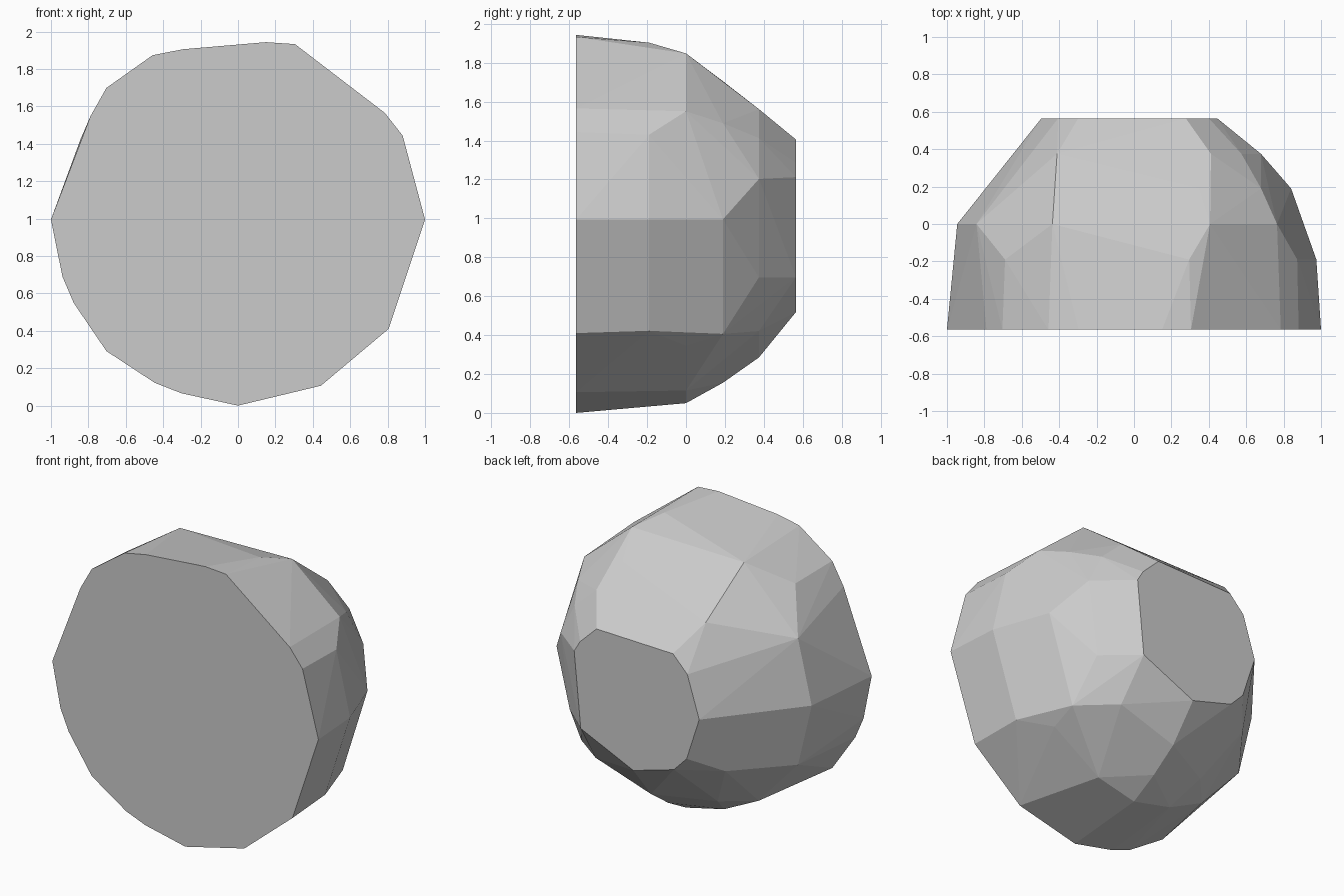
import bpy, bmesh
from math import sin, cos, radians

if "Cube" in bpy.data.objects:
    bpy.data.objects.remove(bpy.data.objects["Cube"])

# Rings along y: (y, radius, angles in the xz plane); (angle, radius) marks a chipped corner
RINGS = [
    (-0.565, 0.995, [0, (27, .988), (36, .97), (72, .986), (81, .96), (108, .957), (117.5, .99),
                     135, (145, .963), 180, (198, .987), (207, .985), 225, (243, .98),
                     (252, .977), 270, (296.5, .993), 324]),
    (-0.19, 0.975, [0, 26.5, (72, .955), 135, 324]),
    (0.0, 0.945, [36, 64.5, 117.5, 153, 180, 207, (234, .93), (252, .925),
                  270, (288, .925), (314.5, .91)]),
    (0.19, 0.84, [0, 36, (64, .79), (243, .82), 270, (318, .88)]),
    (0.375, 0.71, [17, 36, (54, .70), (126, .70), (216, .69), 270, 306, (334, .68)]),
    (0.565, 0.495, [26, 36, 56, 127, 145, 180, 216, 232, (270, .477), 323]),
]

# Faceted half boulder with flat front and back cuts
bm = bmesh.new()
for y, radius, corners in RINGS:
    for c in corners:
        a, r = c if isinstance(c, tuple) else (c, radius)
        if y < -0.5 and a in (0, 180):
            r = 1.0
        bm.verts.new((r * cos(radians(a)), y, 1 + r * sin(radians(a))))

hull = bmesh.ops.convex_hull(bm, input=bm.verts[:])
spare = {v for v in hull["geom_interior"] + hull["geom_unused"]
         if isinstance(v, bmesh.types.BMVert)}
bmesh.ops.delete(bm, geom=list(spare), context='VERTS')

# Merge coplanar triangles into clean facets
bmesh.ops.dissolve_limit(bm, angle_limit=radians(2), verts=bm.verts[:], edges=bm.edges[:])
bmesh.ops.recalc_face_normals(bm, faces=bm.faces[:])

# Stand on the ground
low = min(v.co.z for v in bm.verts)
bmesh.ops.translate(bm, verts=bm.verts[:], vec=(0, 0, -low))

mesh = bpy.data.meshes.new("boulder")
bm.to_mesh(mesh)
bm.free()
boulder = bpy.data.objects.new("boulder", mesh)
bpy.context.collection.objects.link(boulder)
